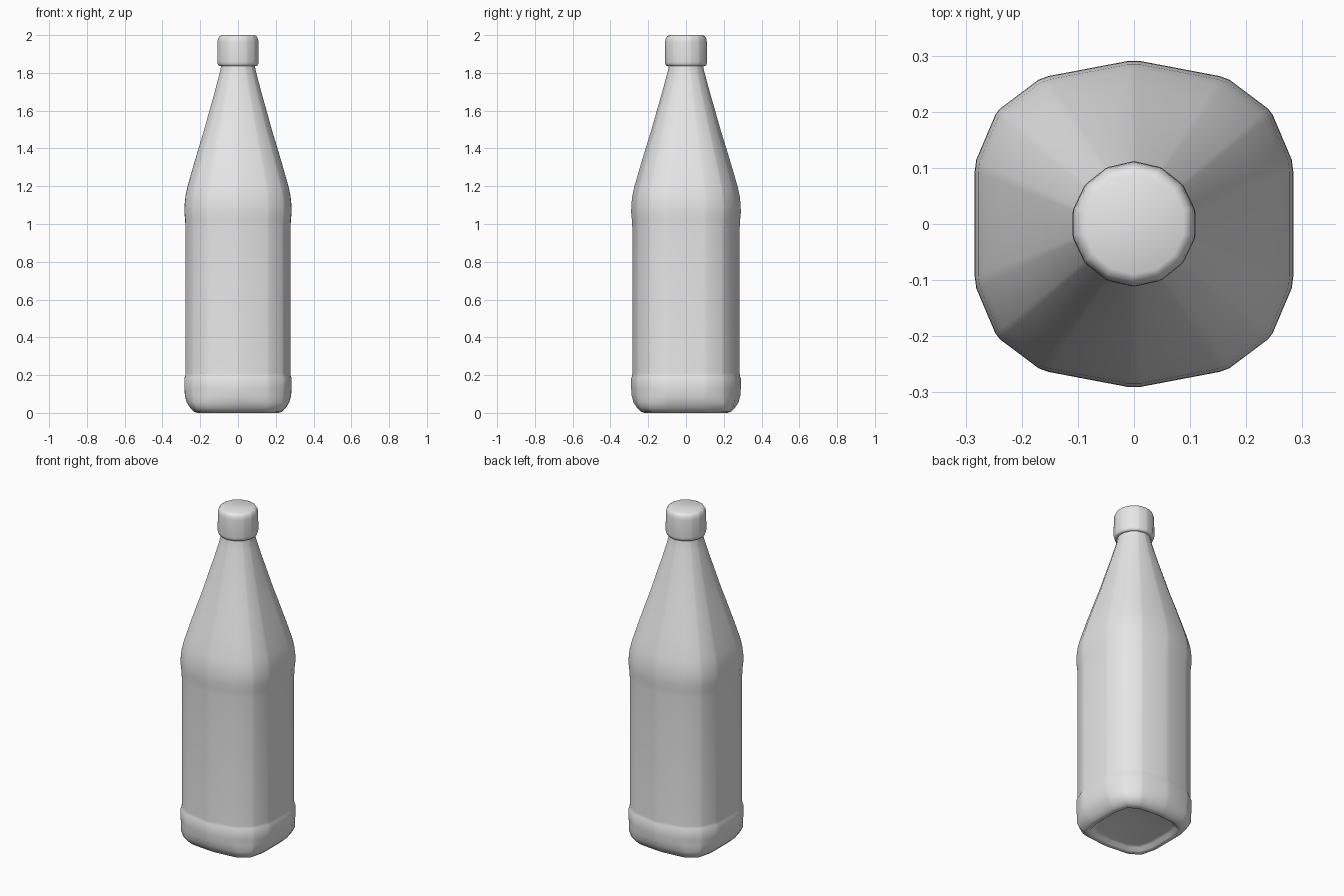
import bpy
import bmesh
import math
from mathutils import Vector

cube = bpy.data.objects.get("Cube")
if cube:
    bpy.data.objects.remove(cube, do_unlink=True)

SIDES = 14


def material(name, value):
    mat = bpy.data.materials.new(name)
    mat.use_nodes = True
    color = (value, value, value, 1)
    mat.diffuse_color = color
    mat.node_tree.nodes["Principled BSDF"].inputs["Base Color"].default_value = color
    return mat


def mirrored(quarter):
    """Clockwise outline from the points of its +x +y quarter, first on the y axis."""
    right = quarter + [(x, -y) for x, y in reversed(quarter)]
    return [Vector(p) for p in right] + [Vector((-x, y)) for x, y in reversed(right[1:-1])]


def softened(outline, cut=0.07):
    """Replace each corner with two points, giving a narrow rounded edge."""
    points = []
    for i, p in enumerate(outline):
        points.append(p.lerp(outline[i - 1], cut))
        points.append(p.lerp(outline[(i + 1) % len(outline)], cut))
    return points


# Cross-sections, all with the same number of corners
turn = 2 * math.pi / SIDES
ROUND = [Vector((math.sin(i * turn), math.cos(i * turn))) for i in range(SIDES)]
BODY = mirrored([(0, 1.03), (0.58, 0.92), (0.86, 0.71), (1, 0.38)])
BASE = mirrored([(0, 1.03), (0.63, 0.97), (0.9, 0.8), (1, 0.41)])


def loft(name, rings, mat):
    """Skin rings of (height, half width, from section, to section, blend)."""
    bm = bmesh.new()
    loops = []
    for z, size, a, b, t in rings:
        outline = softened([p.lerp(q, t) * size for p, q in zip(a, b)])
        loops.append([bm.verts.new((p.x, p.y, z)) for p in outline])
    for low, high in zip(loops, loops[1:]):
        for i in range(len(low)):
            bm.faces.new((low[i - 1], low[i], high[i], high[i - 1]))
    bm.faces.new(loops[0])
    bm.faces.new(loops[-1])
    bmesh.ops.recalc_face_normals(bm, faces=bm.faces)
    mesh = bpy.data.meshes.new(name)
    bm.to_mesh(mesh)
    bm.free()
    obj = bpy.data.objects.new(name, mesh)
    bpy.context.collection.objects.link(obj)
    mesh.materials.append(mat)
    bpy.ops.object.select_all(action="DESELECT")
    obj.select_set(True)
    bpy.context.view_layer.objects.active = obj
    bpy.ops.object.shade_smooth_by_angle(angle=math.radians(50))
    return obj


grey = material("grey", 0.8)

# Bottle: recessed underside, rounded foot, ledge, straight body, shoulder, neck
foot = [(0.025, 0.17), (0.02, 0.19), (0.004, 0.2), (0, 0.215), (0.006, 0.232),
        (0.025, 0.252), (0.055, 0.271), (0.09, 0.281)]
rings = [(z, s, BASE, BODY, max(0, (z - 0.02) / 0.07)) for z, s in foot]
rings += [(z, s, BODY, BODY, 0) for z, s in
          [(0.13, 0.284), (0.185, 0.284), (0.195, 0.279), (0.21, 0.278),
           (0.98, 0.278), (1.02, 0.28), (1.06, 0.284), (1.1, 0.283)]]
shoulder = [(1.15, 0.278), (1.2, 0.267), (1.3, 0.239), (1.4, 0.21), (1.5, 0.18),
            (1.6, 0.153), (1.7, 0.125), (1.78, 0.104), (1.82, 0.094), (1.86, 0.09)]
rings += [(z, s, BODY, ROUND, ((z - 1.1) / 0.76) ** 2) for z, s in shoulder]
loft("bottle", rings, grey)

# Screw cap with rounded top and lower lip
cap = [(1.838, 0.088), (1.836, 0.1), (1.84, 0.107), (1.85, 0.111), (1.86, 0.112),
       (1.965, 0.111), (1.982, 0.108), (1.994, 0.101), (2, 0.09)]
loft("cap", [(z, s, ROUND, ROUND, 0) for z, s in cap], grey)
